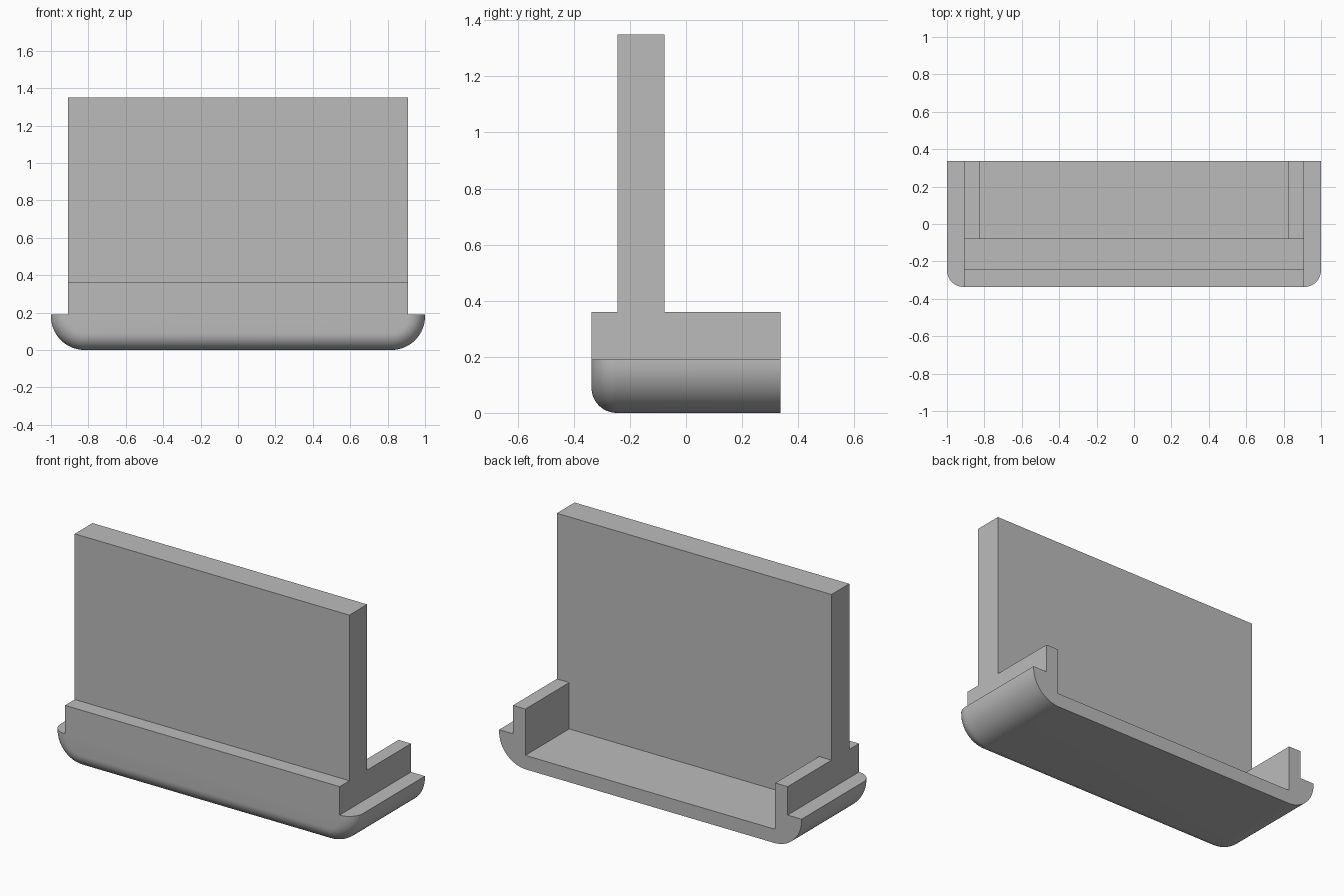
import bpy
import bmesh
from math import sin, cos, pi

cube = bpy.data.objects.get("Cube")
if cube:
    bpy.data.objects.remove(cube, do_unlink=True)

FRONT, BACK = -0.337, 0.337
LIP, RIM = 0.19, 0.36          # tray lip height, wall height
SIDE_R, FRONT_R = 0.18, 0.09   # edge roundings
PLATE_F, PLATE_B = -0.245, -0.077

grey = bpy.data.materials.new("plain grey")
grey.use_nodes = True
colour = (0.5, 0.5, 0.5, 1)
grey.diffuse_color = colour
grey.node_tree.nodes["Principled BSDF"].inputs["Base Color"].default_value = colour


def make(name, bm):
    bmesh.ops.recalc_face_normals(bm, faces=bm.faces)
    mesh = bpy.data.meshes.new(name)
    bm.to_mesh(mesh)
    bm.free()
    mesh.materials.append(grey)
    ob = bpy.data.objects.new(name, mesh)
    bpy.context.collection.objects.link(ob)
    return ob


def box(name, x, y0, y1, z0, z1):
    bm = bmesh.new()
    bmesh.ops.create_cube(bm, size=1)
    for v in bm.verts:
        v.co.x *= 2 * x
        v.co.y = y0 if v.co.y < 0 else y1
        v.co.z = z0 if v.co.z < 0 else z1
    return make(name, bm)


def section(bm, y, inset, steps=16):
    """Tray cross-section, shrunk by inset on the sides and bottom."""
    r = SIDE_R - inset
    half = [(1 - inset, LIP)]
    for i in range(steps + 1):
        a = i / steps * pi / 2
        half.append((1 - SIDE_R + r * cos(a), SIDE_R - r * sin(a)))
    outline = half + [(-x, z) for x, z in reversed(half)]
    return [bm.verts.new((x, y, z)) for x, z in outline]


# Tray: rounded section carried back from a rounded front edge
bm = bmesh.new()
rings = []
for i in range(13):
    a = i / 12 * pi / 2
    rings.append(section(bm, FRONT + FRONT_R * (1 - sin(a)), FRONT_R * (1 - cos(a))))
rings.reverse()
rings = rings[::-1]
rings.insert(0, section(bm, BACK, 0))
# order: back, then from the full section to the front face
arc = rings[1:]
arc.sort(key=lambda ring: -ring[0].co.y)
rings = [rings[0]] + arc
for a, b in zip(rings, rings[1:]):
    for i in range(len(a)):
        j = (i + 1) % len(a)
        bm.faces.new((a[i], a[j], b[j], b[i]))
bm.faces.new(rings[0])
bm.faces.new(rings[-1])
for v in bm.verts:
    # the rounding is measured from the front face
    v.co.y = max(v.co.y, FRONT)
body = make("stand_body", bm)


def combine(other, operation):
    mod = body.modifiers.new(other.name, "BOOLEAN")
    mod.operation = operation
    mod.solver = "EXACT"
    mod.object = other
    other.hide_render = True
    helpers.append(other)


helpers = []
# Raised rim block, hollowed from behind, and upright back plate
combine(box("rim_block", 0.908, FRONT, BACK, LIP, RIM), "UNION")
combine(box("pocket", 0.826, PLATE_B, BACK + 0.1, 0.083, RIM + 0.1), "DIFFERENCE")
combine(box("upright_plate", 0.908, PLATE_F, PLATE_B, RIM - 0.1, 1.35), "UNION")

# Two blind screw holes in the front of the plate
for side, x in (("left", 0.5), ("right", -0.5)):
    bm = bmesh.new()
    bmesh.ops.create_cone(bm, cap_ends=True, segments=32, radius1=0.035,
                          radius2=0.035, depth=0.2)
    for v in bm.verts:
        v.co = (x + v.co.x, PLATE_F + v.co.z, 0.675 + v.co.y)
    combine(make(side + "_hole", bm), "DIFFERENCE")

# Bake the joins, drop the helpers, smooth the rounded faces
bpy.ops.object.select_all(action="DESELECT")
body.select_set(True)
bpy.context.view_layer.objects.active = body
bpy.ops.object.convert(target="MESH")
for ob in helpers:
    bpy.data.objects.remove(ob, do_unlink=True)
bpy.ops.object.shade_smooth_by_angle()
